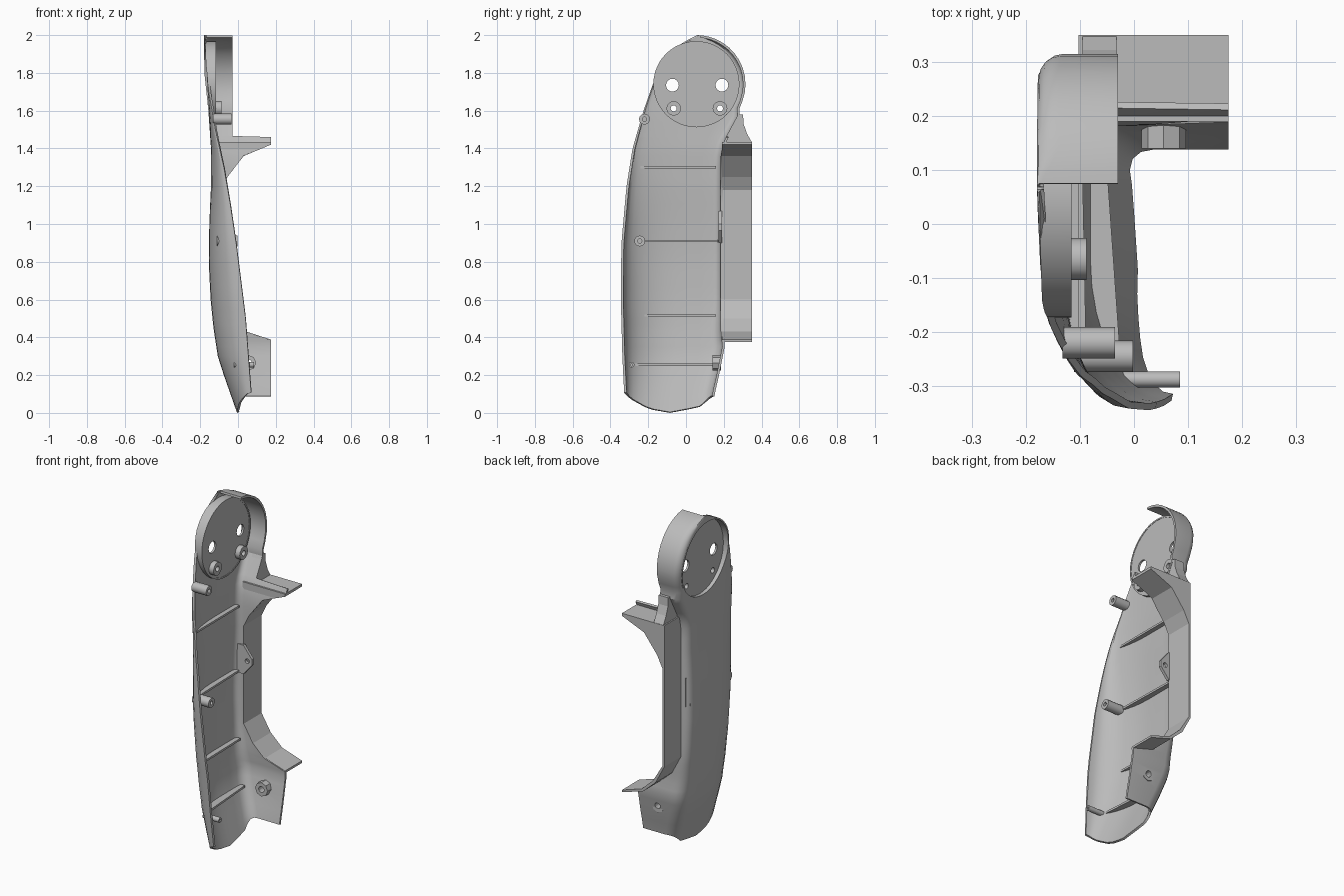
import bpy, bmesh, math

if "Cube" in bpy.data.objects:
    bpy.data.objects.remove(bpy.data.objects["Cube"])

grey = bpy.data.materials.new("plain grey")
grey.use_nodes = True
grey.diffuse_color = (0.5, 0.5, 0.5, 1)
grey.node_tree.nodes["Principled BSDF"].inputs["Base Color"].default_value = (0.5, 0.5, 0.5, 1)


def lerp(table, z):
    for (a, u), (b, v) in zip(table, table[1:]):
        if z <= b:
            return u + (v - u) * (z - a) / (b - a)
    return table[-1][1]


def make(name, verts, faces):
    me = bpy.data.meshes.new(name)
    me.from_pydata(verts, [], faces)
    me.materials.append(grey)
    ob = bpy.data.objects.new(name, me)
    bpy.context.collection.objects.link(ob)
    return ob


def fix_normals(ob):
    bm = bmesh.new()
    bm.from_mesh(ob.data)
    bmesh.ops.recalc_face_normals(bm, faces=bm.faces)
    bm.to_mesh(ob.data)
    bm.free()


def activate(ob):
    bpy.ops.object.select_all(action='DESELECT')
    ob.select_set(True)
    bpy.context.view_layer.objects.active = ob


def smooth(ob, angle=30):
    activate(ob)
    bpy.ops.object.shade_smooth_by_angle(angle=math.radians(angle))


def prism(name, pts, axis, a, b):
    """Extrude a 2D outline along x, y or z."""
    place = {"x": lambda p, d: (d, p[0], p[1]),
             "y": lambda p, d: (p[0], d, p[1]),
             "z": lambda p, d: (p[0], p[1], d)}[axis]
    n = len(pts)
    verts = [place(p, d) for d in (a, b) for p in pts]
    faces = [list(range(n)), list(range(n, 2 * n))]
    faces += [[i, (i + 1) % n, n + (i + 1) % n, n + i] for i in range(n)]
    ob = make(name, verts, faces)
    fix_normals(ob)
    return ob


def rod(name, u, v, r, axis, a, b, n=12):
    pts = [(u + r * math.cos(math.tau * i / n), v + r * math.sin(math.tau * i / n)) for i in range(n)]
    return prism(name, pts, axis, a, b)


def cut(ob, cutter):
    mod = ob.modifiers.new("cut", 'BOOLEAN')
    mod.operation, mod.solver, mod.object = 'DIFFERENCE', 'EXACT', cutter
    activate(ob)
    bpy.ops.object.modifier_apply(modifier=mod.name)
    bpy.data.objects.remove(cutter)


# Shape of the shell along its height
SIDE = [(0, -.005), (.1, -.04), (.2, -.075), (.3, -.107), (.45, -.13), (.6, -.145), (.8, -.155),
        (1, -.152), (1.2, -.143), (1.4, -.143), (1.6, -.157), (1.8, -.178), (2, -.18)]
FRONT_Y = [(0, -.318), (.1, -.327), (.3, -.337), (.6, -.345), (.9, -.342), (1.2, -.315), (1.4, -.283),
           (1.6, -.225), (1.75, -.172), (1.85, -.125), (1.92, -.078), (1.97, 0), (2, .06)]
FRONT_X = [(0, .075), (.1, .07), (.3, .055), (.5, .04), (.7, .015), (.9, -.01), (1.1, -.04), (1.3, -.075),
           (1.5, -.12), (1.7, -.155), (1.85, -.17), (2, -.175)]
BACK_Y = [(0, .14), (.1, .152), (.2, .175), (.35, .205), (.45, .195), (1.35, .195), (1.43, .21), (1.57, .285)]
BACK_X = [(0, .175), (.385, .175), (.43, .045), (.5, -.03), (.6, -.09), (1.18, -.09), (1.25, -.055),
          (1.36, .03), (1.42, .175), (1.455, .175), (1.46, -.03), (2, -.03)]
CORNER = [(0, .07), (.4, .07), (.6, .05), (1.4, .05), (1.6, .04)]
BOTTOM = [(-.33, .11), (-.3, .075), (-.2, .02), (-.08, 0), (.08, .03), (.14, .085), (.2, .095)]
CY, CZ, RIM = .055, 1.74, .26      # ring centre and radius


def frame(z):
    s, yf, xf = lerp(SIDE, z), lerp(FRONT_Y, z), lerp(FRONT_X, z)
    yb = lerp(BACK_Y, z)
    if z > 1.57:
        ring = CY + math.sqrt(max(0, RIM ** 2 - (z - CZ) ** 2))
        yb = yb + (ring - yb) * min(1, (z - 1.57) / .08)
    yb = max(yb, yf + .015)
    c = min(lerp(CORNER, z), .4 * (yb - yf))
    return s, yf, max(xf, s + .004), yb, c, yf + .6 * (yb - c - yf)


def section(z):
    """Points from the back lip round the side to the front lip."""
    s, yf, xf, yb, c, y0 = frame(z)
    pts = [(lerp(BACK_X, z), yb)]
    for i in range(5):
        a = math.pi / 2 * i / 4
        pts.append((s + c * (1 - math.sin(a)), yb - c * (1 - math.cos(a))))
    pts += [(s, yb - c + (y0 - yb + c) * k / 3) for k in (1, 2)]
    for i in range(9):
        a = math.pi / 2 * i / 8
        pts.append((xf - (xf - s) * math.cos(a), y0 + (yf - y0) * math.sin(a)))
    return pts


def skin_x(y, z):
    s, yf, xf, yb, c, y0 = frame(z)
    if y >= y0:
        return s
    t = min(1, (y0 - y) / (y0 - yf))
    return xf - (xf - s) * math.sqrt(1 - t * t)


# Main shell, with its rounded lower edge
rows = []
base = section(.1)
for t in (0, .3, .65):
    row = []
    for j, p in enumerate(base):
        low = lerp(BOTTOM, p[1])
        z = low + (.2 - low) * t
        row.append((*section(z)[j], z))
    rows.append(row)
levels = [.2, .25, .3, .35, .385, .43, .465, .5, .55, .6] + [.6 + .0725 * i for i in range(1, 8)]
levels += [1.18, 1.215, 1.25, 1.3, 1.36, 1.39, 1.42, 1.455, 1.46, 1.5, 1.54, 1.57, 1.61, 1.65, 1.7]
levels += [CZ + RIM * math.sin(math.radians(a)) for a in (0, 10, 20, 30, 40, 48, 56, 64, 70, 76, 81, 85.5)]
rows += [[(x, y, z) for x, y in section(z)] for z in levels]
w = len(base)
shell = make("outer_shell", [p for r in rows for p in r],
             [(i * w + j, i * w + j + 1, (i + 1) * w + j + 1, (i + 1) * w + j)
              for i in range(len(rows) - 1) for j in range(w - 1)])
solid = shell.modifiers.new("wall", 'SOLIDIFY')
solid.thickness, solid.offset = .013, -1
activate(shell)
bpy.ops.object.modifier_apply(modifier=solid.name)
cut(shell, rod("ring_cutter", CY, CZ, .226, "x", -.4, -.06, 48))
cut(shell, rod("screw_cutter", .055, .265, .018, "y", 0, .4))
smooth(shell)

# Sunken round plate at the top, with its side wall
N, verts, faces = 48, [], []
for i in range(N):
    a = math.tau * i / N
    for r, inner in ((.228, 0), (.219, 0), (.219, 1), (.228, 1)):
        y, z = CY + r * math.cos(a), CZ + r * math.sin(a)
        verts.append((-.116 if inner else min(skin_x(y, z), -.13), y, z))
    faces += [[4 * i + k, 4 * i + (k + 1) % 4, 4 * ((i + 1) % N) + (k + 1) % 4, 4 * ((i + 1) % N) + k]
              for k in range(4)]
wall = make("round_recess_wall", verts, faces)
fix_normals(wall)
smooth(wall)
plate = rod("round_recess_floor", CY, CZ, .224, "x", -.13, -.118, N)
for y in (-.072, .19):
    cut(plate, rod("hole_cutter", y, 1.735, .034, "x", -.3, 0, 16))
for y in (-.065, .18):
    cut(plate, rod("hole_cutter", y, 1.612, .016, "x", -.3, 0))
    boss = rod("plate_boss", y, 1.612, .039, "x", -.12, -.088)
    cut(boss, rod("hole_cutter", y, 1.612, .016, "x", -.3, 0))
    smooth(boss, 35)
smooth(plate)

# Recessed back plate, curving out to the upper shelf and the lower tab
prism("back_channel", [(.175, .388), (.045, .43), (-.03, .5), (-.09, .6), (-.09, 1.18), (-.055, 1.25),
                       (.03, 1.36), (.175, 1.42), (.175, 1.435), (-.103, 1.435), (-.103, .6),
                       (-.045, .49), (.035, .418), (.175, .375)], "y", .19, .35)
prism("neck_flare", [(.2, 1.43), (.35, 1.43), (.322, 1.48), (.305, 1.53), (.302, 1.58), (.275, 1.58)],
      "x", -.095, -.032)

# Screw posts inside the shell
for y, z, r, tip in ((-.22, 1.555, .029, -.035), (-.245, .91, .029, -.002), (-.288, .255, .015, .085)):
    post = rod("screw_post", y, z, r, "x", skin_x(y, z) + .006, tip)
    cut(post, rod("hole_cutter", y, z, r * .4, "x", tip - .04, tip + .1))
    smooth(post, 35)
lower = rod("lower_boss", .055, .265, .041, "y", .14, .185, 8)
cut(lower, rod("hole_cutter", .055, .265, .018, "y", 0, .4))

# Crescent stiffening ribs
for z, front, back in ((1.3, -.24, .16), (.91, -.24, .17), (.515, -.22, .16), (.255, -.27, .14)):
    ys = [front + (back - front) * i / 10 for i in range(11)]
    outline = [(skin_x(y, z) + .006, y) for y in ys]
    outline += [(skin_x(back, z) + .04, back), (skin_x(front, z) + .016, front)]
    prism("rib", outline, "z", z - .006, z + .006)

# Small pierced lug on the back wall
lug = prism("lug", [(-.13, .9), (-.085, .9), (-.03, .965), (-.03, 1.0), (-.085, 1.07), (-.13, 1.07)],
            "y", .172, .19)
cut(lug, rod("hole_cutter", -.06, .982, .014, "y", 0, .4))
